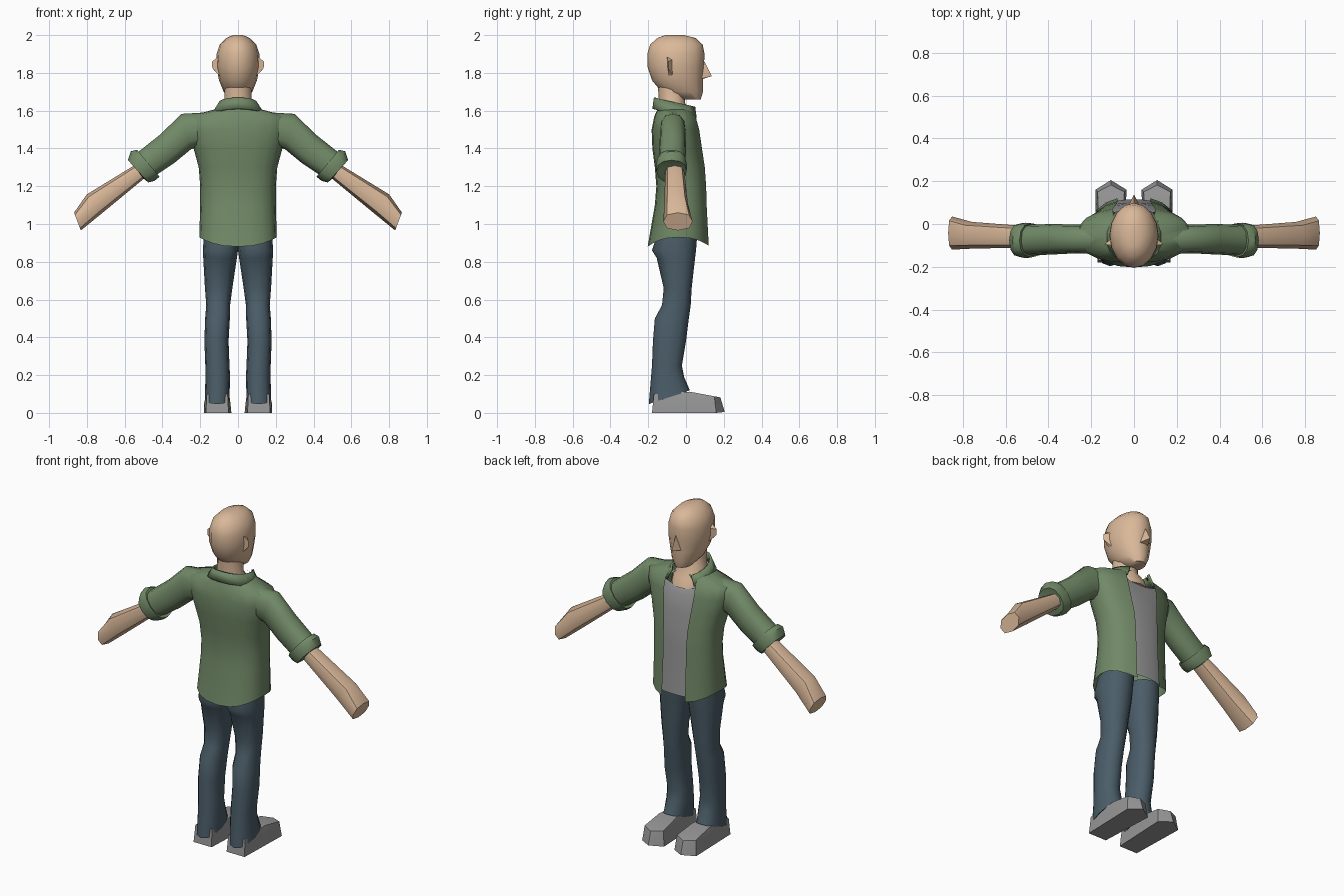
import bpy, bmesh, math
from mathutils import Vector

if "Cube" in bpy.data.objects:
    bpy.data.objects.remove(bpy.data.objects["Cube"])


def material(name, rgb):
    m = bpy.data.materials.new(name)
    m.diffuse_color = (*rgb, 1)
    m.use_nodes = True
    m.node_tree.nodes["Principled BSDF"].inputs["Base Color"].default_value = m.diffuse_color
    return m


SKIN = material("skin", (0.70, 0.48, 0.32))
GREEN = material("shirt green", (0.165, 0.25, 0.135))
JEANS = material("denim blue", (0.07, 0.11, 0.14))
GREY = material("grey", (0.31, 0.31, 0.31))


def finish(name, bm, mat, mirror, angle):
    me = bpy.data.meshes.new(name)
    bm.to_mesh(me)
    bm.free()
    ob = bpy.data.objects.new(name, me)
    bpy.context.collection.objects.link(ob)
    me.materials.append(mat)
    bpy.ops.object.select_all(action='DESELECT')
    ob.select_set(True)
    bpy.context.view_layer.objects.active = ob
    bpy.ops.object.shade_smooth_by_angle(angle=math.radians(angle))
    if mirror:
        ob.modifiers.new("mirror", 'MIRROR')
    return ob


def power(v, p):
    return math.copysign(abs(v) ** (2 / p), v)


def loft(name, rings, mat, n=12, p=2.3, arc=None, tilt=None, mirror=False, angle=45, caps=True):
    """Rings are (a, b, y0, y1): a and b are the x,z ends, y0 and y1 the depth.
    arc = degrees from the +y side for open sheets; tilt(ring, c) moves z."""
    bm = bmesh.new()
    lo, hi = arc or (0, 360)
    count = n + 1 if arc else n
    loops = []
    for k, (a, b, y0, y1) in enumerate(rings):
        loop = []
        for i in range(count):
            t = math.radians(lo + (hi - lo) * i / n)
            s, c = round(math.sin(t), 6), round(math.cos(t), 6)
            f, g = (1 + power(s, p)) / 2, power(c, p)
            x, z = a[0] + (b[0] - a[0]) * f, a[1] + (b[1] - a[1]) * f
            y = (y0 + y1) / 2 + (y1 - y0) / 2 * g
            loop.append(bm.verts.new((x, y, z + (tilt(k, c) if tilt else 0))))
        loops.append(loop)
    for l0, l1 in zip(loops, loops[1:]):
        for i in range(n):
            j = (i + 1) % count
            bm.faces.new((l0[i], l1[i], l1[j], l0[j]))
    if not arc and caps:
        bm.faces.new(loops[0])
        bm.faces.new(loops[-1])
        bmesh.ops.recalc_face_normals(bm, faces=bm.faces)
    return finish(name, bm, mat, mirror, angle)


def level(rows):
    """Symmetric rows (z, half width, back, front) into rings."""
    return [((-w, z), (w, z), yb, yf) for z, w, yb, yf in rows]


def hull(name, points, mat, mirror=False, angle=30):
    bm = bmesh.new()
    for co in points:
        bm.verts.new(co)
    out = bmesh.ops.convex_hull(bm, input=bm.verts)
    junk = [v for v in out["geom_interior"] if isinstance(v, bmesh.types.BMVert)]
    bmesh.ops.delete(bm, geom=junk, context='VERTS')
    bmesh.ops.recalc_face_normals(bm, faces=bm.faces)
    return finish(name, bm, mat, mirror, angle)


# Head, nose, ears and neck
loft("head", level([
    (1.66, .045, -.04, .078), (1.70, .076, -.13, .09), (1.76, .1, -.18, .09),
    (1.83, .115, -.203, .095), (1.90, .113, -.205, .098), (1.95, .097, -.19, .088),
    (1.985, .062, -.15, .05), (2.0, .025, -.11, -.01)]), SKIN, n=16, p=2, angle=60)
hull("nose", [(0, .098, 1.86), (0, .137, 1.783), (0, .08, 1.765), (.027, .085, 1.77),
              (-.027, .085, 1.77), (0, .07, 1.86)], SKIN)
hull("ear", [(.1, -.068, 1.785), (.105, -.068, 1.87), (.138, -.095, 1.86), (.136, -.095, 1.825),
             (.098, -.095, 1.785), (.105, -.1, 1.885)], SKIN, mirror=True)
loft("neck", level([(1.53, .10, -.13, .06), (1.58, .1, -.145, .04), (1.64, .073, -.142, -.005),
                    (1.74, .07, -.15, .0)]), SKIN, p=2, angle=60)

# Open shirt, its hem dipping at front and back, over a grey undershirt
torso = [(.93, .205, -.203, .127), (1.1, .2, -.165, .115), (1.2, .2, -.157, .112),
         (1.3, .208, -.165, .105), (1.4, .235, -.178, .09), (1.5, .265, -.182, .075),
         (1.57, .262, -.168, .055), (1.61, .11, -.15, .035)]
loft("shirt", level(torso), GREEN, n=18, p=2.4, arc=(18, 342), angle=70,
     tilt=lambda k, c: -.05 * c * c if k == 0 else 0)
under = [(z, w, yb, yf - .012) for z, w, yb, yf in torso[:7]]
loft("undershirt", level(under), GREY, n=6, p=2.4, arc=(-30, 30), angle=70,
     tilt=lambda k, c: -.3 * (c - .87) if k == 6 else (-.02 if k == 0 else 0))

# Folded collar, open at the throat and lower at the front
collar = loft("collar", level([(1.61, .142, -.178, .085), (1.67, .103, -.17, .075)]),
              GREEN, n=12, p=2.2, arc=(40, 320), angle=50,
              tilt=lambda k, c: -.028 * (1 + c))
collar.modifiers.new("thickness", 'SOLIDIFY').thickness = .012

# Sleeves with rolled cuffs
loft("sleeve", [((.18, 1.59), (.19, 1.42), -.14, 0), ((.30, 1.583), (.25, 1.395), -.137, -.003),
                ((.41, 1.475), (.335, 1.325), -.142, 0), ((.53, 1.38), (.435, 1.258), -.147, -.003)],
     GREEN, p=2.4, mirror=True, angle=60)
loft("cuff", [((.52, 1.375), (.44, 1.265), -.14, -.01), ((.535, 1.393), (.415, 1.25), -.155, .003),
              ((.567, 1.385), (.443, 1.228), -.16, .006), ((.583, 1.338), (.475, 1.22), -.155, .003),
              ((.555, 1.315), (.50, 1.24), -.125, -.01)], GREEN, p=2.4, mirror=True)

# Bare forearms ending in simple mitten hands
loft("forearm", [((.53, 1.322), (.48, 1.255), -.11, -.01), ((.80, 1.157), (.715, 1.061), -.115, .01),
                 ((.868, 1.06), (.832, .966), -.12, .035)], SKIN, n=8, p=2.4, mirror=True, angle=50)

# Trouser legs, flared over the shoes with a sloping hem
legs = [(.95, 0, .18, -.15, .06), (.86, 0, .186, -.18, .053), (.82, .006, .184, -.155, .048),
        (.66, .03, .175, -.118, .03), (.57, .042, .168, -.127, .025), (.5, .043, .174, -.165, .015),
        (.38, .05, .178, -.175, 0), (.25, .045, .173, -.18, -.022), (.19, .042, .172, -.185, -.01),
        (.083, .045, .176, -.197, .02)]
loft("trouser_leg", [((a, z), (b, z), yb, yf) for z, a, b, yb, yf in legs], JEANS, p=2.3,
     mirror=True, angle=60, tilt=lambda k, c: .037 * c if k == 9 else 0)

# Shoes with a pointed toe
hull("shoe", [(.05, -.18, 0), (.17, -.18, 0), (.035, .16, 0), (.18, .16, 0), (.108, .205, .005),
              (.055, -.17, .1), (.165, -.17, .1), (.055, .02, .112), (.165, .02, .112),
              (.045, .15, .088), (.17, .15, .088), (.108, .182, .082),
              (.04, .02, .05), (.18, .02, .05)], GREY, mirror=True, angle=45)
